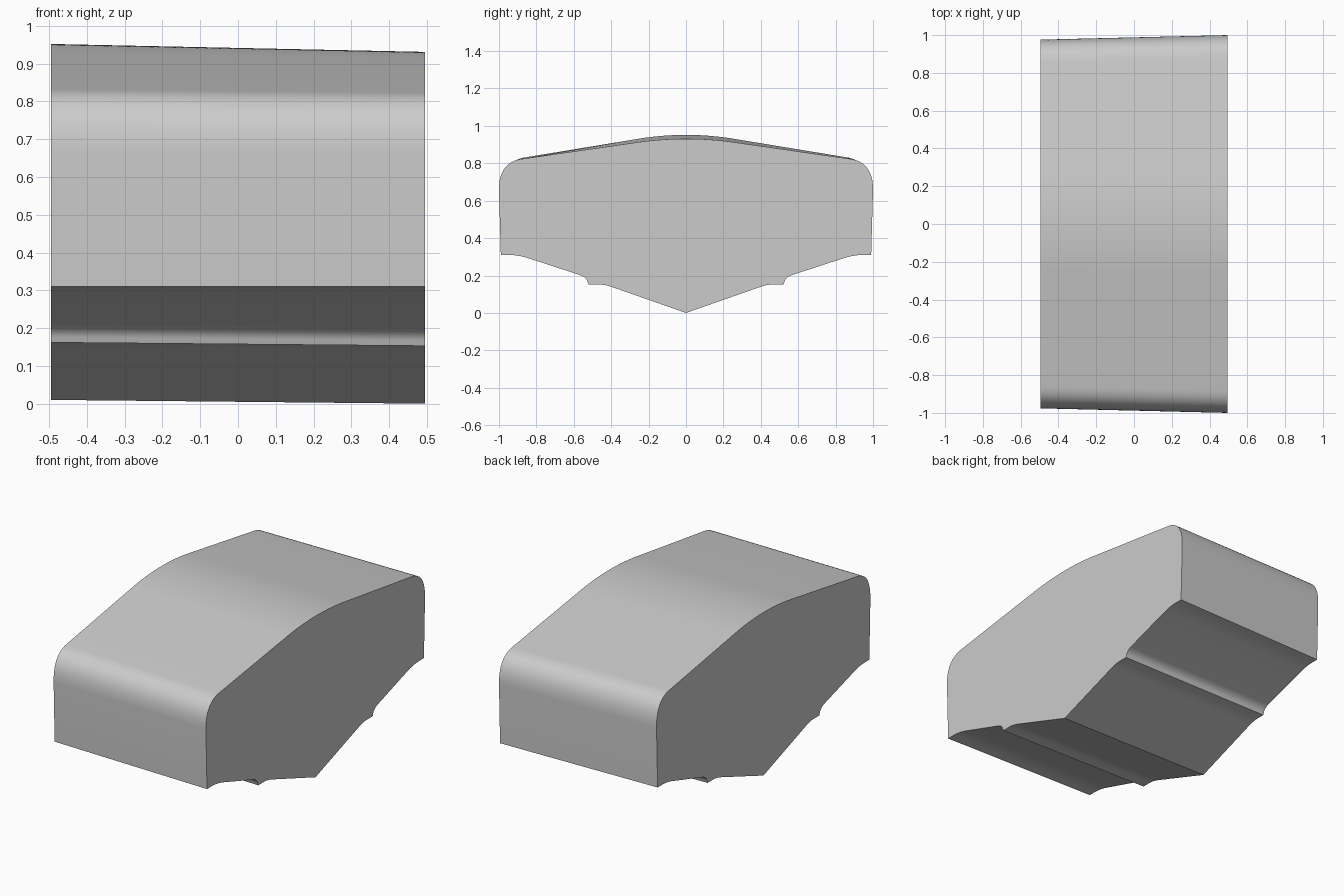
import bpy
import bmesh
import math
from mathutils import Vector

cube = bpy.data.objects.get("Cube")
if cube:
    bpy.data.objects.remove(cube, do_unlink=True)

# Single grey material
grey = bpy.data.materials.new("light_grey")
grey.use_nodes = True
colour = (0.6, 0.6, 0.6, 1)
grey.diffuse_color = colour
bsdf = grey.node_tree.nodes["Principled BSDF"]
bsdf.inputs["Base Color"].default_value = colour
bsdf.inputs["Roughness"].default_value = 0.6

HALF_LENGTH = 0.495
STEPS = 12


def rounded(start, corner, end, steps=STEPS):
    """Curve from start to end, tangent to both sides of the corner."""
    a, b, c = Vector(start), Vector(corner), Vector(end)
    return [a * (1 - t) ** 2 + b * 2 * t * (1 - t) + c * t ** 2
            for t in (i / steps for i in range(steps + 1))]


def section(width, keel, step, shoulder, crown):
    """Closed outline, keel to crown on one side, then mirrored."""
    half = [Vector((0, keel))]
    # stepped underside
    half += rounded((0.40, step - 0.013), (0.437, step), (0.47, step), 4)
    half += [Vector((0.522, step))]
    half += rounded((0.525, step + 0.008), (0.53, step + 0.036), (0.565, step + 0.049), 8)
    half += rounded((0.85, 0.295), (0.90, 0.31), (0.95, 0.31), 8)
    half += [Vector((0.99, 0.31))]
    # side wall, round shoulder and arched top
    half += rounded((1.0, 0.66), (1.0, shoulder - 0.018), (0.88, shoulder), 16)
    slope_z = shoulder + (crown - shoulder) * 0.80
    half += rounded((0.28, slope_z), (0.14, (slope_z + 2 * crown - slope_z) / 2), (0, crown))
    half = [Vector((p.x * width, p.y)) for p in half]
    return half + [Vector((-p.x, p.y)) for p in reversed(half[1:-1])]


# Body lofted between two slightly different end sections
bm = bmesh.new()
ends = ((-HALF_LENGTH, section(0.976, 0.01, 0.162, 0.832, 0.952)),
        (HALF_LENGTH, section(1.0, 0.0, 0.153, 0.823, 0.931)))
loops = [[bm.verts.new((x, p.x, p.y)) for p in outline] for x, outline in ends]
count = len(loops[0])
for i in range(count):
    j = (i + 1) % count
    bm.faces.new((loops[0][i], loops[0][j], loops[1][j], loops[1][i]))
for loop in loops:
    bm.faces.new(loop)
bmesh.ops.recalc_face_normals(bm, faces=bm.faces)

mesh = bpy.data.meshes.new("tapered_block")
bm.to_mesh(mesh)
bm.free()
mesh.materials.append(grey)
block = bpy.data.objects.new("tapered_block", mesh)
bpy.context.collection.objects.link(block)

# Smooth curves with crisp edges
bpy.ops.object.select_all(action='DESELECT')
block.select_set(True)
bpy.context.view_layer.objects.active = block
bpy.ops.object.shade_smooth_by_angle(angle=math.radians(28))
